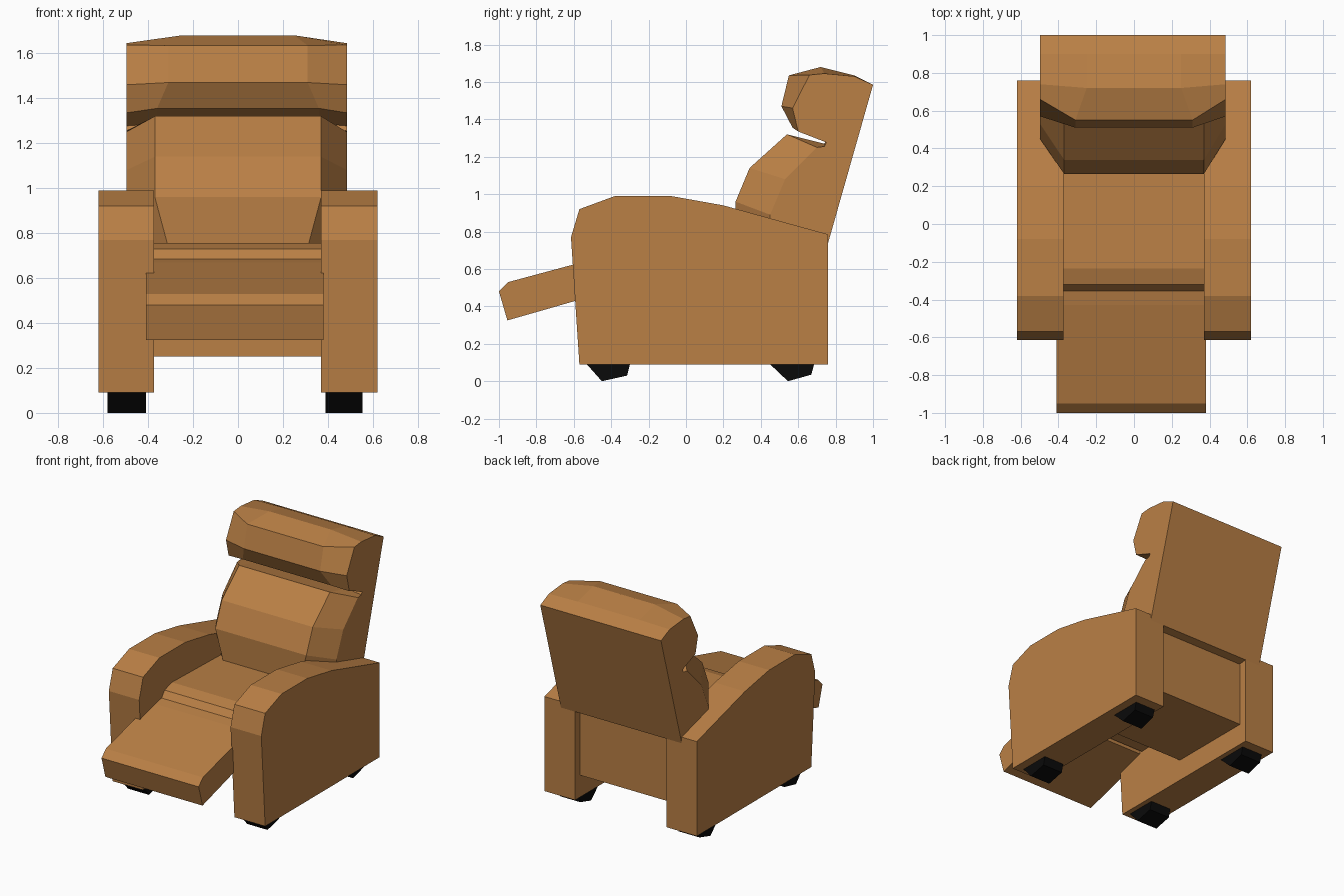
import bpy, bmesh


def material(name, rgb):
    m = bpy.data.materials.new(name)
    m.diffuse_color = (*rgb, 1)
    return m


TAN = material("tan leather", (0.49, 0.215, 0.06))
BLACK = material("black feet", (0.003, 0.003, 0.003))


def loft(name, rings, mat):
    """Skin matching closed rings of points and cap both ends."""
    bm = bmesh.new()
    loops = [[bm.verts.new(p) for p in ring] for ring in rings]
    n = len(loops[0])
    for a, b in zip(loops, loops[1:]):
        for i in range(n):
            j = (i + 1) % n
            bm.faces.new((a[i], a[j], b[j], b[i]))
    bm.faces.new(loops[0][::-1])
    bm.faces.new(loops[-1])
    bmesh.ops.recalc_face_normals(bm, faces=bm.faces)
    me = bpy.data.meshes.new(name)
    bm.to_mesh(me)
    bm.free()
    me.materials.append(mat)
    ob = bpy.data.objects.new(name, me)
    bpy.context.collection.objects.link(ob)
    return ob


def extrude(name, profile, x0, x1, mat):
    """Side profile of (y, z) points stretched from x0 to x1."""
    return loft(name, [[(x, y, z) for y, z in profile] for x in (x0, x1)], mat)


# Arms and feet, both sides
arm = [(-0.57, 0.09), (0.76, 0.09), (0.76, 0.785), (0.2, 0.94), (-0.08, 0.99),
       (-0.38, 0.99), (-0.57, 0.92), (-0.615, 0.77)]
front_foot = [(-0.53, 0.09), (-0.45, 0.0), (-0.315, 0.03), (-0.30, 0.09)]
back_foot = [(0.45, 0.09), (0.545, 0.0), (0.67, 0.035), (0.685, 0.09)]
for side, xa, xb, fa, fb in (("left", -0.62, -0.373, -0.58, -0.41),
                             ("right", 0.37, 0.62, 0.39, 0.555)):
    extrude(side + "_arm", arm, xa, xb, TAN)
    extrude(side + "_front_foot", front_foot, fa, fb, BLACK)
    extrude(side + "_back_foot", back_foot, fa, fb, BLACK)

# Seat with its base
extrude("seat", [(0.70, 0.25), (0.05, 0.25), (0.05, 0.52), (-0.36, 0.50),
                 (-0.355, 0.685), (-0.32, 0.73), (-0.235, 0.755), (0.70, 0.73)],
        -0.375, 0.372, TAN)

# Raised footrest
extrude("footrest", [(-1.0, 0.48), (-0.95, 0.53), (-0.43, 0.67), (-0.355, 0.685),
                     (-0.38, 0.49), (-0.955, 0.325)], -0.41, 0.38, TAN)

# Reclined back with lumbar and head cushions:
# middle y, z / outer y, z / half width of the middle part
back = [
    (0.76, 0.74, 0.76, 0.74, 0.30),
    (1.00, 1.585, 1.00, 1.585, 0.30),
    (0.90, 1.635, 0.90, 1.63, 0.25),
    (0.72, 1.68, 0.74, 1.645, 0.25),
    (0.55, 1.635, 0.66, 1.637, 0.31),
    (0.51, 1.47, 0.57, 1.46, 0.31),
    (0.57, 1.355, 0.60, 1.335, 0.36),
    (0.75, 1.287, 0.75, 1.277, 0.36),
    (0.74, 1.27, 0.74, 1.255, 0.36),
    (0.54, 1.32, 0.70, 1.25, 0.37),
    (0.34, 1.14, 0.53, 1.08, 0.37),
    (0.265, 0.96, 0.45, 0.89, 0.37),
    (0.27, 0.70, 0.45, 0.71, 0.30),
]
loft("backrest", [
    [(-0.497, p[2], p[3]) for p in back],
    [(-p[4], p[0], p[1]) for p in back],
    [(p[4], p[0], p[1]) for p in back],
    [(0.485, p[2], p[3]) for p in back],
], TAN)
